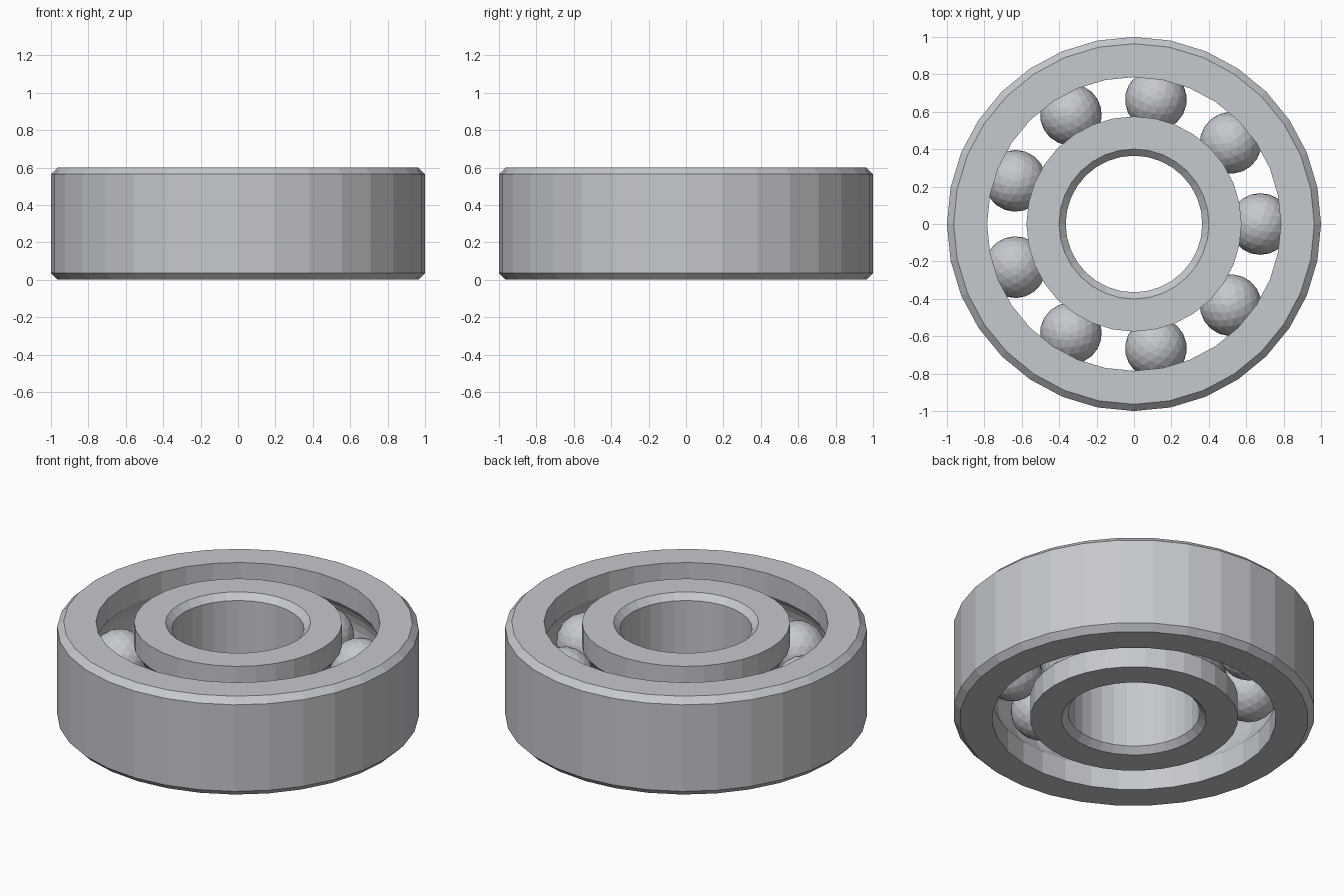
import bpy, bmesh
from math import sin, cos, pi, asin, radians

cube = bpy.data.objects.get("Cube")
if cube:
    bpy.data.objects.remove(cube, do_unlink=True)

HEIGHT = 0.6
MID = HEIGHT / 2
CHAMFER = 0.036
SIDES = 32
ORBIT = 0.675
BALL_RADIUS = 0.165
BALL_COUNT = 9

steel = bpy.data.materials.new("steel grey")
steel.use_nodes = True
STEEL = (0.56, 0.58, 0.61, 1)
steel.diffuse_color = STEEL
steel.node_tree.nodes["Principled BSDF"].inputs["Base Color"].default_value = STEEL


def add_object(name, bm):
    bmesh.ops.recalc_face_normals(bm, faces=bm.faces)
    mesh = bpy.data.meshes.new(name)
    bm.to_mesh(mesh)
    bm.free()
    mesh.materials.append(steel)
    obj = bpy.data.objects.new(name, mesh)
    bpy.context.collection.objects.link(obj)
    return obj


def groove(wall, depth, half_height, steps=8):
    """Arc from bottom to top, cut into a wall; depth is signed outward."""
    d = abs(depth)
    arc = (half_height ** 2 + d ** 2) / (2 * d)
    limit = asin(half_height / arc)
    side = 1 if depth > 0 else -1
    points = []
    for i in range(steps + 1):
        a = limit * (2 * i / steps - 1)
        points.append((wall + side * (arc * cos(a) - arc + d), MID + arc * sin(a)))
    return points


def ring(name, plain, grooved, depth):
    """Ring with a chamfered plain wall and a ball groove in the other wall."""
    inward = CHAMFER if grooved > plain else -CHAMFER
    profile = [(plain + inward, 0), (grooved, 0)]
    profile += groove(grooved, depth, 0.165)
    profile += [(grooved, HEIGHT), (plain + inward, HEIGHT),
                (plain, HEIGHT - CHAMFER), (plain, CHAMFER)]
    bm = bmesh.new()
    loops = []
    for s in range(SIDES):
        a = 2 * pi * s / SIDES
        loops.append([bm.verts.new((r * cos(a), r * sin(a), z)) for r, z in profile])
    n = len(profile)
    for s in range(SIDES):
        here, there = loops[s], loops[(s + 1) % SIDES]
        for i in range(n):
            j = (i + 1) % n
            bm.faces.new((here[i], there[i], there[j], here[j]))
    return add_object(name, bm)


# Races
ring("outer_race", 1.0, 0.785, 0.06)
ring("inner_race", 0.365, 0.575, -0.065)

# Balls
for k in range(BALL_COUNT):
    a = 2 * pi * k / BALL_COUNT
    bm = bmesh.new()
    bmesh.ops.create_icosphere(bm, subdivisions=3, radius=BALL_RADIUS)
    ball = add_object(f"ball_{k + 1}", bm)
    ball.location = (ORBIT * cos(a), ORBIT * sin(a), MID)
    ball.rotation_euler.z = a
